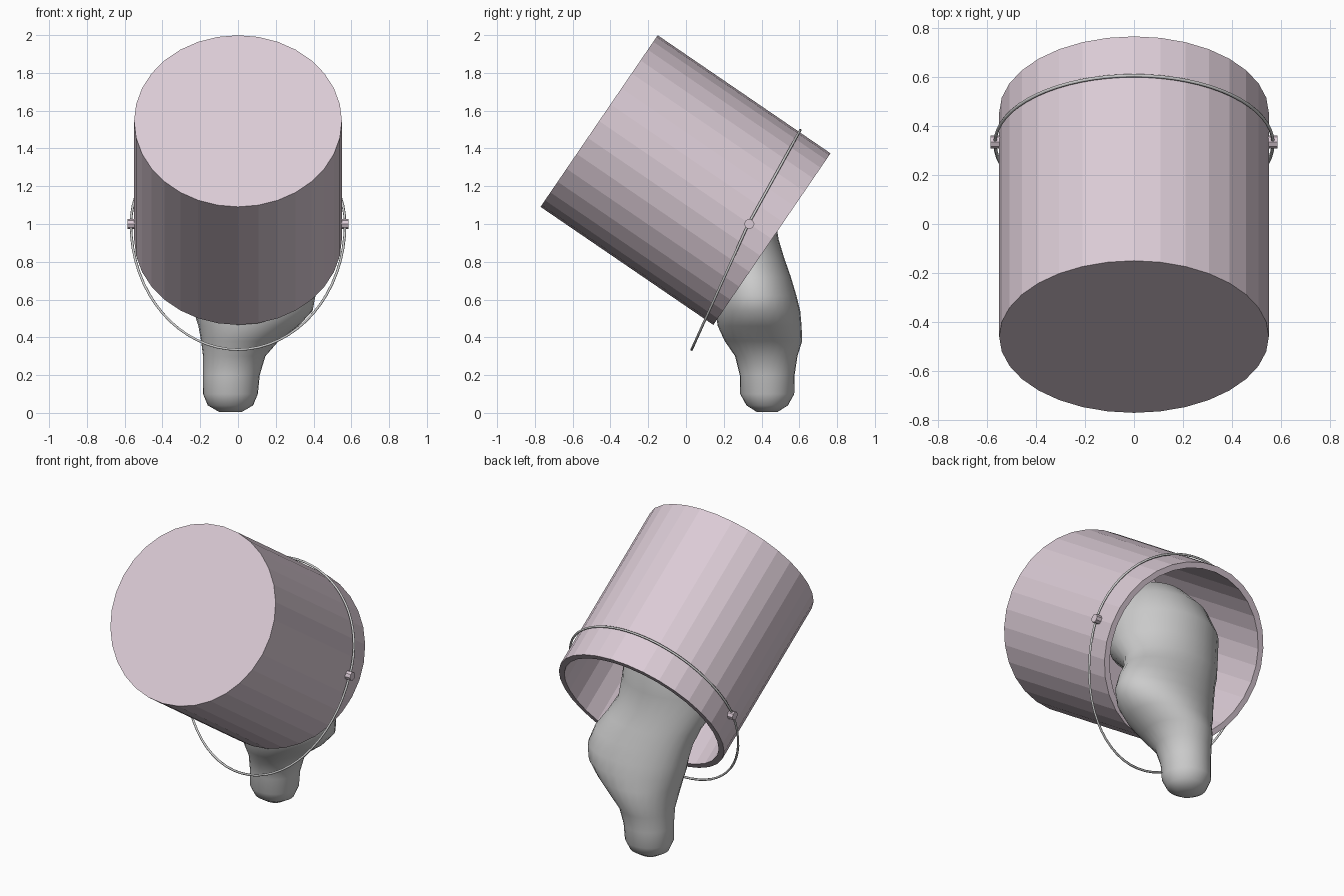
import bpy, bmesh
from math import sin, cos, pi, atan2
from mathutils import Matrix, Vector

if "Cube" in bpy.data.objects:
    bpy.data.objects.remove(bpy.data.objects["Cube"])

mauve = bpy.data.materials.new("bucket_paint")
mauve.diffuse_color = (0.71, 0.60, 0.67, 1)
mauve.use_nodes = True
mauve.node_tree.nodes["Principled BSDF"].inputs["Base Color"].default_value = mauve.diffuse_color


def loft(name, rings, smooth=False, mat=None):
    """Skin a list of closed rings of points and cap both ends."""
    bm = bmesh.new()
    loops = [[bm.verts.new(p) for p in ring] for ring in rings]
    n = len(loops[0])
    for a, b in zip(loops, loops[1:]):
        for i in range(n):
            j = (i + 1) % n
            bm.faces.new((a[i], a[j], b[j], b[i]))
    bm.faces.new(loops[0][::-1])
    bm.faces.new(loops[-1])
    bmesh.ops.recalc_face_normals(bm, faces=bm.faces)
    mesh = bpy.data.meshes.new(name)
    bm.to_mesh(mesh)
    bm.free()
    for p in mesh.polygons:
        p.use_smooth = smooth
    ob = bpy.data.objects.new(name, mesh)
    bpy.context.collection.objects.link(ob)
    if mat:
        mesh.materials.append(mat)
    return ob


def ellipse(cx, cy, z, rx, ry, n):
    return [(cx + rx * cos(2 * pi * i / n), cy + ry * sin(2 * pi * i / n), z)
            for i in range(n)]


# Bucket: hollow 32-sided drum, tipped so the mouth points back and down
length, outer, inner, floor = 1.108, 0.55, 0.514, 0.036
profile = [(outer, 0), (outer, length), (inner, length), (inner, floor)]
bucket = loft("bucket", [ellipse(0, 0, z, r, r, 32) for r, z in profile], mat=mauve)
closed_end, mouth = Vector((0, -0.46, 1.545)), Vector((0, 0.455, 0.92))
axis = mouth - closed_end
bucket.rotation_euler = (atan2(-axis.y, axis.z), 0, 0)
bucket.location = closed_end

# Wire handle: half hoop hugging the bucket, half hanging loose
pivot = Vector((0, 0.33, 1.0))
up, down = Vector((0, 0.275, 0.497)), Vector((0, -0.30, -0.665))
curve = bpy.data.curves.new("handle", "CURVE")
curve.dimensions = "3D"
curve.bevel_depth = 0.007
curve.bevel_resolution = 1
spline = curve.splines.new("POLY")
count = 64
spline.points.add(count - 1)
spline.use_cyclic_u = True
for i, pt in enumerate(spline.points):
    a = 2 * pi * i / count
    p = pivot + Vector((0.567 * cos(a), 0, 0)) + (up if sin(a) > 0 else down) * abs(sin(a))
    pt.co = (*p, 1)
bpy.context.collection.objects.link(bpy.data.objects.new("handle", curve))

# Small pivot lugs on both sides
for side, sx in (("left", -1), ("right", 1)):
    lug = loft(f"{side}_lug", [ellipse(0, 0, z, 0.027, 0.027, 8) for z in (-0.02, 0.02)],
               mat=mauve)
    lug.matrix_world = Matrix.Translation((sx * 0.565, 0.335, 1.0)) @ Matrix.Rotation(pi / 2, 4, "Y")

# Thick liquid pouring out: (z, centre x, centre y, radius x, radius y)
sections = [
    (0.005, -0.04, 0.43, 0.06, 0.055), (0.04, -0.04, 0.43, 0.12, 0.11),
    (0.10, -0.04, 0.43, 0.145, 0.143), (0.20, -0.035, 0.43, 0.15, 0.145),
    (0.30, -0.02, 0.425, 0.165, 0.165), (0.38, 0.01, 0.41, 0.205, 0.205),
    (0.46, 0.055, 0.39, 0.265, 0.222), (0.54, 0.08, 0.38, 0.315, 0.225),
    (0.62, 0.08, 0.37, 0.33, 0.215), (0.72, 0.05, 0.355, 0.325, 0.20),
    (0.82, 0.0, 0.32, 0.31, 0.20), (0.92, -0.05, 0.27, 0.31, 0.22),
    (1.05, -0.07, 0.19, 0.34, 0.28), (1.20, -0.08, 0.15, 0.35, 0.32),
    (1.35, -0.07, 0.12, 0.31, 0.29), (1.47, -0.06, 0.10, 0.21, 0.20),
    (1.54, -0.05, 0.08, 0.09, 0.09),
]
loft("poured_liquid", [ellipse(cx, cy, z, rx, ry, 28) for z, cx, cy, rx, ry in sections],
     smooth=True)
